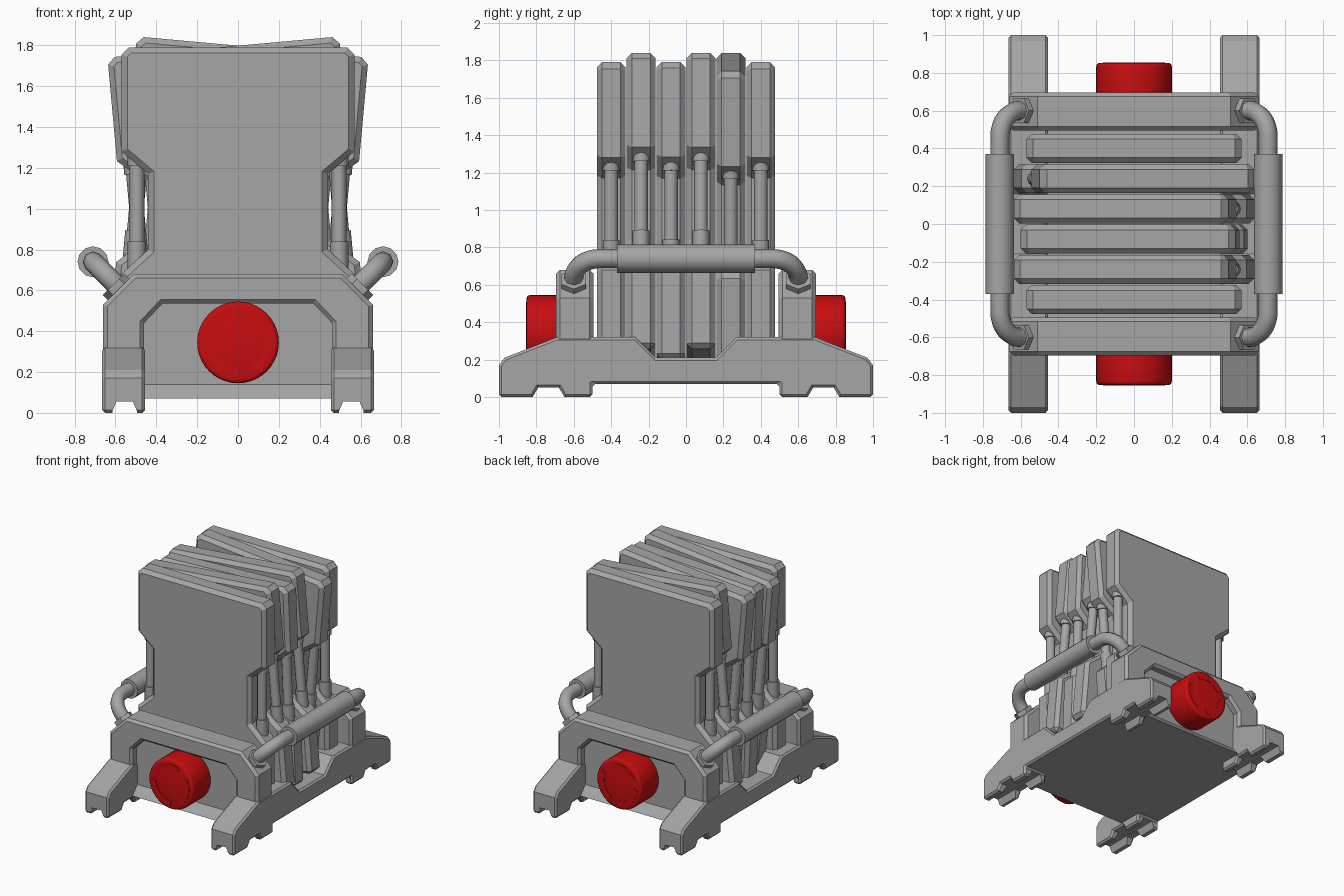
import bpy, bmesh
from math import radians, cos, sin
from mathutils import Matrix, Vector

cube = bpy.data.objects.get("Cube")
if cube:
    bpy.data.objects.remove(cube, do_unlink=True)


def material(name, rgb):
    m = bpy.data.materials.new(name)
    m.use_nodes = True
    m.diffuse_color = (*rgb, 1)
    bsdf = next(n for n in m.node_tree.nodes if n.type == 'BSDF_PRINCIPLED')
    bsdf.inputs["Base Color"].default_value = (*rgb, 1)
    return m


GREY = material("grey metal", (0.38, 0.38, 0.38))
RED = material("red", (0.58, 0.004, 0.005))


def add_object(name, mesh, mat, bevel=0, smooth=0):
    ob = bpy.data.objects.new(name, mesh)
    bpy.context.collection.objects.link(ob)
    mesh.materials.append(mat)
    if smooth:
        mesh.shade_smooth()
        mesh.set_sharp_from_angle(angle=radians(smooth))
    if bevel:
        mod = ob.modifiers.new("bevel", 'BEVEL')
        mod.width = bevel
        mod.segments = 1
        mod.limit_method = 'ANGLE'
        mod.angle_limit = radians(60)
    return ob


def prism(name, pts, axis, a, b, mat=GREY, bevel=0, matrix=None):
    """Extrude a profile of (side, z) points along x or y from a to b."""
    bm = bmesh.new()
    rings = []
    for d in (a, b):
        rings.append([bm.verts.new((d, u, z) if axis == 'x' else (u, d, z)) for u, z in pts])
    for ring in rings:
        bm.faces.new(ring)
    n = len(pts)
    for i in range(n):
        j = (i + 1) % n
        bm.faces.new((rings[0][i], rings[0][j], rings[1][j], rings[1][i]))
    bmesh.ops.recalc_face_normals(bm, faces=bm.faces)
    if matrix:
        bm.transform(matrix)
    mesh = bpy.data.meshes.new(name)
    bm.to_mesh(mesh)
    bm.free()
    return add_object(name, mesh, mat, bevel)


def rod(name, start, end, radius, sides=12, mat=GREY, bevel=0, matrix=None, smooth=50):
    """Cylinder between two points."""
    start, end = Vector(start), Vector(end)
    d = end - start
    place = Matrix.Translation((start + end) / 2) @ d.to_track_quat('Z', 'Y').to_matrix().to_4x4()
    bm = bmesh.new()
    bmesh.ops.create_cone(bm, cap_ends=True, segments=sides, radius1=radius,
                          radius2=radius, depth=d.length, matrix=place)
    if bevel:
        rims = [e for f in bm.faces if len(f.verts) > 4 for e in f.edges]
        bmesh.ops.bevel(bm, geom=rims, offset=bevel, segments=3, profile=0.5, affect='EDGES')
    if matrix:
        bm.transform(matrix)
    mesh = bpy.data.meshes.new(name)
    bm.to_mesh(mesh)
    bm.free()
    return add_object(name, mesh, mat, smooth=smooth)


def mirrored(half):
    return half + [(-u, z) for u, z in reversed(half)]


# Floor tray with the two recessed end panels
tray = mirrored([(0.69, 0.07), (0.63, 0.14), (0.63, 0.56), (0.5, 0.56), (0.5, 0.2)])
prism("floor_tray", tray, 'x', -0.47, 0.47)

# Side rails with feet; a hidden channel cutter splits each foot into pads
rail = mirrored([(0.16, 0.21), (0.27, 0.32), (0.69, 0.32), (0.97, 0.21), (1.0, 0.17),
                 (1.0, 0), (0.82, 0), (0.79, 0.05), (0.68, 0.05), (0.65, 0), (0.5, 0), (0.5, 0.07)])
for s, side in ((1, "left"), (-1, "right")):
    ob = prism(side + "_rail", rail, 'x', s * 0.455, s * 0.665, bevel=0.014)
    groove = [(s * 0.495, -0.03), (s * 0.495, 0.01), (s * 0.515, 0.055),
              (s * 0.595, 0.055), (s * 0.615, 0.01), (s * 0.615, -0.03)]
    cutter = prism(side + "_foot_cutter", groove, 'y', -1.1, 1.1)
    cutter.hide_render = True
    cutter.hide_viewport = True
    cutter.display_type = 'WIRE'
    cut = ob.modifiers.new("foot channel", 'BOOLEAN')
    cut.operation = 'DIFFERENCE'
    cut.solver = 'EXACT'
    cut.object = cutter

# End arches, stop buttons and raised button arcs
arch = mirrored([(0.46, 0.07), (0.66, 0.07), (0.66, 0.53), (0.51, 0.68)])
arch += [(-0.46, 0.44), (-0.37, 0.535), (0.37, 0.535), (0.46, 0.44)]
BUTTON_Z = 0.345
for s, end in ((-1, "front"), (1, "back")):
    prism(end + "_arch", arch, 'y', s * 0.495, s * 0.695, bevel=0.02)
    rod(end + "_button", (0, s * 0.62, BUTTON_Z), (0, s * 0.853, BUTTON_Z), 0.2,
        sides=40, mat=RED, bevel=0.02, smooth=35)
    for k in range(3):
        angles = [radians(k * 120 + 60 + i * 9) for i in range(11)]
        ring = [(0.165 * cos(a), BUTTON_Z + 0.165 * sin(a)) for a in angles]
        ring += [(0.13 * cos(a), BUTTON_Z + 0.13 * sin(a)) for a in reversed(angles)]
        prism(f"{end}_button_arc_{k + 1}", ring, 'y', s * 0.85, s * 0.856, mat=RED)

# Stack of notched plates, some tilted, each with a pipe in both side notches
plate = mirrored([(0.57, 0.2), (0.57, 0.68), (0.44, 0.8), (0.44, 1.17),
                  (0.57, 1.28), (0.57, 1.755), (0.535, 1.79)])
tilts = (0, -5.2, -2.4, -5.2, 5.2, 0)
for i, tilt in enumerate(tilts):
    y = -0.4 + 0.16 * i
    drop = -0.02 if i == 2 else 0.005 if tilt else 0
    pivot = Matrix.Translation((0, y, 1.0))
    m = Matrix.Translation((0, 0, drop)) @ pivot @ Matrix.Rotation(radians(tilt), 4, 'Y') \
        @ Matrix.Translation((0, 0, -1.0))
    prism(f"plate_{i + 1}", plate, 'y', -0.077, 0.077, bevel=0.028, matrix=m)
    for s, side in ((1, "left"), (-1, "right")):
        x = s * 0.495
        for part, low, high, r in (("pipe", 0.7, 1.25, 0.036), ("upper_collar", 1.21, 1.29, 0.045),
                                   ("lower_collar", 0.68, 0.84, 0.045)):
            rod(f"plate_{i + 1}_{side}_{part}", (x, 0, low), (x, 0, high), r, matrix=m)

# Carrying handles: bent tube, grip sleeve and hex mounts
for s, side in ((1, "left"), (-1, "right")):
    top = Vector((s * 0.71, 0, 0.74))
    out = Vector((s, 0, 1)).normalized()
    along = Vector((0, 1, 0))
    corner = top + along * 0.6
    path = [corner - out * 0.22, corner - out * 0.14]
    # Rounded corner
    centre = corner - out * 0.14 - along * 0.14
    for k in range(1, 8):
        a = radians(k * 90 / 8)
        path.append(centre + along * 0.14 * cos(a) + out * 0.14 * sin(a))
    path.append(corner - along * 0.14)
    path += [Vector((p.x, -p.y, p.z)) for p in reversed(path)]
    curve = bpy.data.curves.new(side + "_handle_path", 'CURVE')
    curve.dimensions = '3D'
    curve.bevel_depth = 0.051
    curve.bevel_resolution = 2
    spline = curve.splines.new('POLY')
    spline.points.add(len(path) - 1)
    for point, co in zip(spline.points, path):
        point.co = (*co, 1)
    temp = bpy.data.objects.new("temp_handle", curve)
    bpy.context.collection.objects.link(temp)
    bpy.context.view_layer.update()
    graph = bpy.context.evaluated_depsgraph_get()
    mesh = bpy.data.meshes.new_from_object(temp.evaluated_get(graph))
    bpy.data.objects.remove(temp, do_unlink=True)
    mesh.materials.clear()
    add_object(side + "_handle_tube", mesh, GREY, smooth=50)
    rod(side + "_handle_grip", top - along * 0.37, top + along * 0.37, 0.076, sides=12)
    for e, end in ((-1, "front"), (1, "back")):
        base = Vector((s * 0.585, e * 0.6, 0.605))
        rod(f"{side}_{end}_handle_nut", base - out * 0.03, base + out * 0.035, 0.075,
            sides=6, smooth=0)
